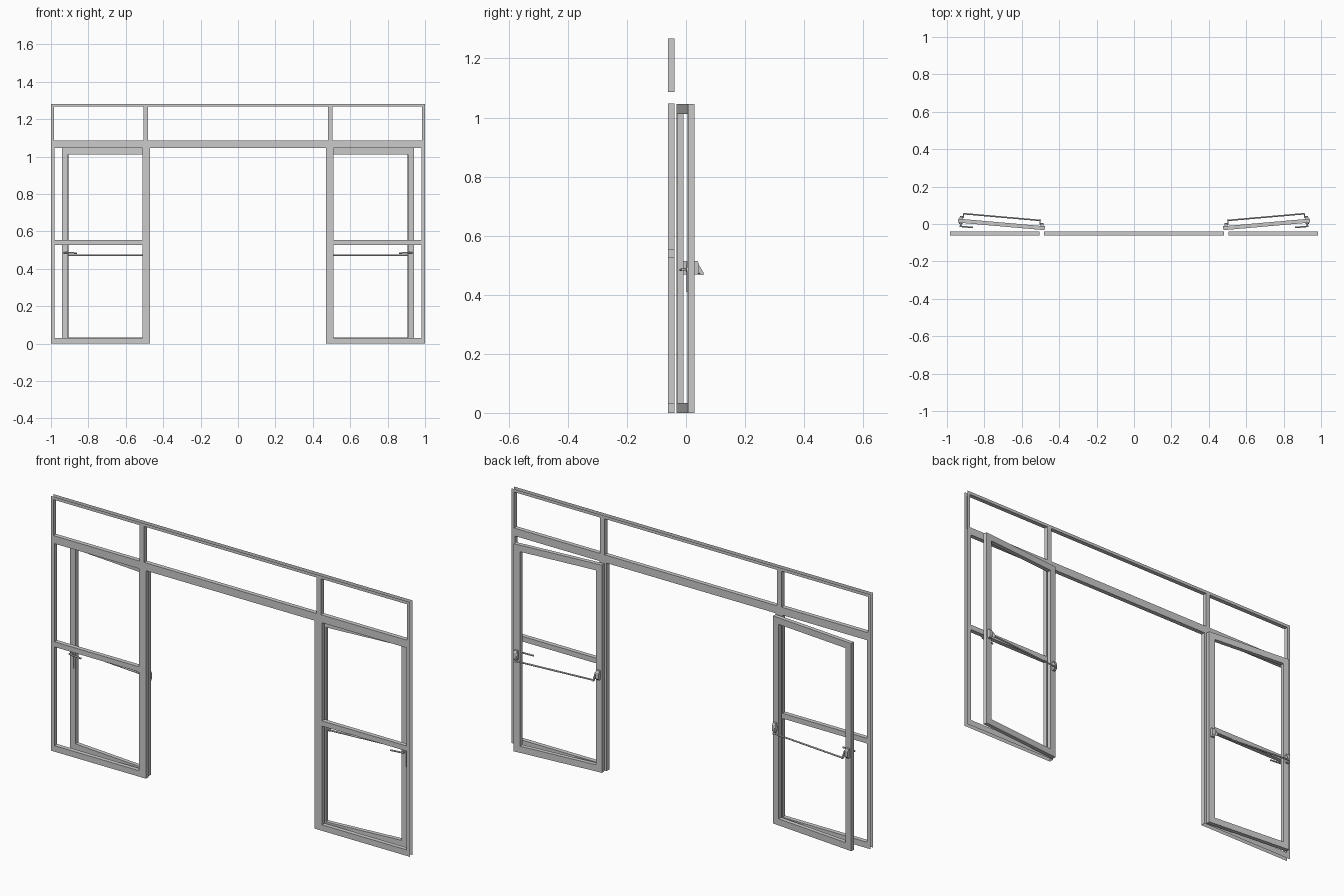
import bpy, bmesh, math
from mathutils import Matrix, Vector

if "Cube" in bpy.data.objects:
    bpy.data.objects.remove(bpy.data.objects["Cube"])

HINGE = Vector((0.478, -0.033, 0))
ANGLE = math.radians(5)


def finish(bm, name):
    mesh = bpy.data.meshes.new(name)
    bm.to_mesh(mesh)
    bm.free()
    ob = bpy.data.objects.new(name, mesh)
    bpy.context.collection.objects.link(ob)
    return ob


def build_frame():
    # flat panel with openings: front and back skins plus reveals inside each opening
    y0, y1 = -0.061, -0.039
    holes = [(-0.48, 1.086, 0.48, 1.267), (-0.47, 0, 0.47, 1.047)]
    for a, b, z0, z1 in ((0.505, 0.985, 1.086, 1.267),
                         (0.51, 0.98, 0.03, 0.527), (0.51, 0.98, 0.553, 1.047)):
        holes += [(a, z0, b, z1), (-b, z0, -a, z1)]
    xs = sorted({-1, 1} | {h[i] for h in holes for i in (0, 2)})
    zs = sorted({0, 1.282} | {h[i] for h in holes for i in (1, 3)})

    def is_open(i, k):
        x, z = (xs[i] + xs[i + 1]) / 2, (zs[k] + zs[k + 1]) / 2
        return any(h[0] < x < h[2] and h[1] < z < h[3] for h in holes)

    bm = bmesh.new()

    def face(*pts):
        bm.faces.new([bm.verts.new(p) for p in pts])

    nx, nz = len(xs) - 1, len(zs) - 1
    for i in range(nx):
        for k in range(nz):
            if is_open(i, k):
                continue
            c = [(xs[i], zs[k]), (xs[i + 1], zs[k]), (xs[i + 1], zs[k + 1]), (xs[i], zs[k + 1])]
            face(*[(x, y0, z) for x, z in c])
            face(*[(x, y1, z) for x, z in reversed(c)])
            for e, (di, dk) in enumerate(((0, -1), (1, 0), (0, 1), (-1, 0))):
                ni, nk = i + di, k + dk
                if 0 <= ni < nx and 0 <= nk < nz and is_open(ni, nk):
                    (xa, za), (xb, zb) = c[e], c[(e + 1) % 4]
                    face((xa, y0, za), (xa, y1, za), (xb, y1, zb), (xb, y0, zb))
    bmesh.ops.remove_doubles(bm, verts=bm.verts, dist=1e-5)
    bmesh.ops.dissolve_limit(bm, angle_limit=0.01, verts=bm.verts, edges=bm.edges)
    finish(bm, "storefront_frame")


def add_box(bm, u0, u1, v0, v1, z0, z1):
    m = Matrix.Translation(((u0 + u1) / 2, (v0 + v1) / 2, (z0 + z1) / 2)) \
        @ Matrix.Diagonal((u1 - u0, v1 - v0, z1 - z0, 1))
    bmesh.ops.create_cube(bm, size=1, matrix=m)


def add_rod(bm, a, b, r, seg=12):
    a, b = Vector(a), Vector(b)
    rot = (b - a).to_track_quat('Z', 'Y').to_matrix().to_4x4()
    bmesh.ops.create_cone(bm, cap_ends=True, segments=seg, radius1=r, radius2=r,
                          depth=(b - a).length, matrix=Matrix.Translation((a + b) / 2) @ rot)


def add_profile(bm, u0, u1, pts):
    # extrude a (v, z) outline along the door width
    f = bm.faces.new([bm.verts.new((u0, v, z)) for v, z in pts])
    ext = bmesh.ops.extrude_face_region(bm, geom=[f])
    bmesh.ops.translate(bm, vec=(u1 - u0, 0, 0),
                        verts=[g for g in ext["geom"] if isinstance(g, bmesh.types.BMVert)])


def place(bm, name, side, smooth=False):
    # swing the part open about the hinge, mirrored for the left door
    bm.transform(Matrix.Translation(HINGE) @ Matrix.Rotation(ANGLE, 4, 'Z'))
    if side < 0:
        bm.transform(Matrix.Scale(-1, 4, (1, 0, 0)))
    bmesh.ops.recalc_face_normals(bm, faces=bm.faces)
    ob = finish(bm, name)
    if smooth:
        bpy.ops.object.select_all(action='DESELECT')
        ob.select_set(True)
        bpy.context.view_layer.objects.active = ob
        bpy.ops.object.shade_smooth_by_angle(angle=math.radians(35))


def build_door(side, tag):
    w, h, t, s = 0.465, 1.045, 0.021, 0.033
    # door leaf: stiles and rails
    bm = bmesh.new()
    rings = []
    for v in (0, t):
        outer = [bm.verts.new((u, v, z)) for u, z in ((0, 0), (w, 0), (w, h), (0, h))]
        inner = [bm.verts.new((u, v, z)) for u, z in
                 ((s, s), (w - s, s), (w - s, h - s), (s, h - s))]
        rings.append((outer, inner))
    (of, nf), (ob_, nb) = rings
    for i in range(4):
        j = (i + 1) % 4
        for q in ((of, nf), (nf, nb), (nb, ob_), (ob_, of)):
            bm.faces.new((q[0][i], q[0][j], q[1][j], q[1][i]))
    place(bm, tag + "_door_leaf", side)

    # push bar with end housings and sloping arms
    bm = bmesh.new()
    for u0, u1, a0, a1 in ((0.008, 0.025, 0.025, 0.03), (0.441, 0.458, 0.436, 0.441)):
        add_profile(bm, u0, u1, [(t, 0.468), (0.032, 0.468), (0.037, 0.475),
                                 (0.037, 0.505), (0.032, 0.514), (t, 0.514)])
        add_profile(bm, a0, a1, [(0.026, 0.484), (0.047, 0.467), (0.054, 0.467),
                                 (0.054, 0.475), (0.036, 0.505), (0.026, 0.505)])
    place(bm, tag + "_push_bar_brackets", side)
    bm = bmesh.new()
    add_rod(bm, (0.027, 0.05, 0.472), (0.439, 0.05, 0.472), 0.004)
    place(bm, tag + "_push_bar", side, True)

    # lever handle on the front: plate, rose, spindle and grip
    bm = bmesh.new()
    add_box(bm, 0.442, 0.457, -0.003, 0, 0.41, 0.512)
    place(bm, tag + "_lock_plate", side)
    bm = bmesh.new()
    add_rod(bm, (0.449, 0, 0.486), (0.449, -0.006, 0.486), 0.009, 16)
    add_rod(bm, (0.449, -0.005, 0.486), (0.449, -0.021, 0.486), 0.004)
    add_rod(bm, (0.454, -0.019, 0.486), (0.383, -0.019, 0.484), 0.004)
    place(bm, tag + "_lever_handle", side, True)


build_frame()
for side, tag in ((1, "right"), (-1, "left")):
    build_door(side, tag)
